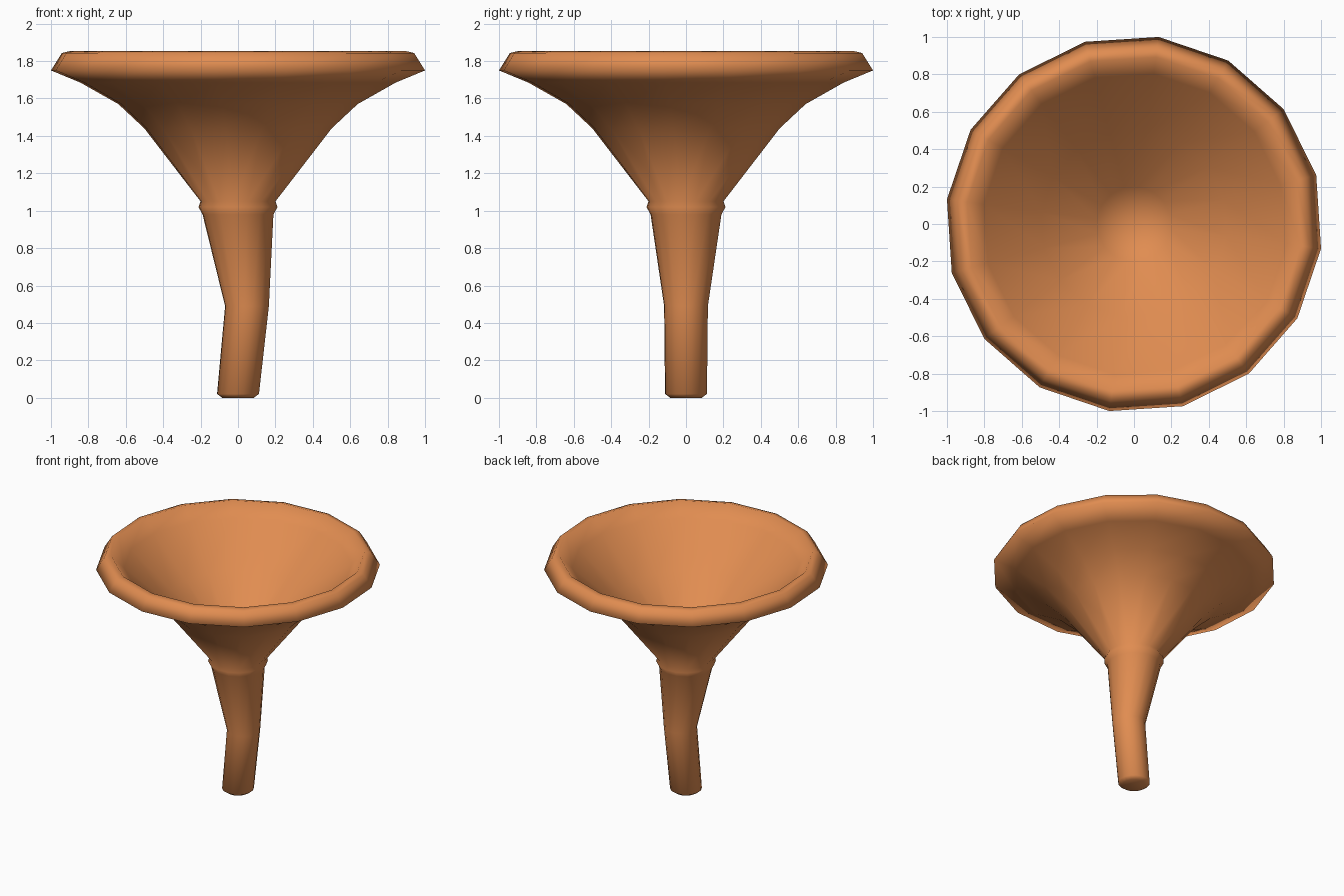
import bpy, bmesh, math

if "Cube" in bpy.data.objects:
    bpy.data.objects.remove(bpy.data.objects["Cube"])

SIDES = 16
OFFSET = math.radians(15)

mat = bpy.data.materials.new("orange_clay")
mat.diffuse_color = (0.75, 0.265, 0.082, 1)
mat.use_nodes = True
mat.node_tree.nodes["Principled BSDF"].inputs["Base Color"].default_value = mat.diffuse_color

# Profile rings from foot, up the outside, over the rim: radius, height, x shift
profile = [
    (0.085, 0.0, 0), (0.113, 0.02, 0),
    (0.118, 0.49, 0.048),
    (0.191, 0.98, 0), (0.213, 1.02, 0), (0.202, 1.05, 0),
    (0.505, 1.44, 0), (0.645, 1.57, 0), (0.85, 1.685, 0),
    (1.0086, 1.75, 0), (0.95, 1.843, 0), (0.90, 1.855, 0),
    (0.81, 1.76, 0), (0.50, 1.49, 0), (0.20, 1.22, 0),
]

bm = bmesh.new()
rings = []
for r, z, dx in profile:
    rings.append([bm.verts.new((dx + r * math.cos(OFFSET + i * math.tau / SIDES),
                                r * math.sin(OFFSET + i * math.tau / SIDES), z))
                  for i in range(SIDES)])
for a, b in zip(rings, rings[1:]):
    for i in range(SIDES):
        j = (i + 1) % SIDES
        bm.faces.new((a[i], a[j], b[j], b[i]))

# Closed foot and pointed bottom of the bowl
bm.faces.new(rings[0][::-1])
tip = bm.verts.new((0, 0, 1.1))
for i in range(SIDES):
    bm.faces.new((rings[-1][i], rings[-1][(i + 1) % SIDES], tip))
bmesh.ops.recalc_face_normals(bm, faces=bm.faces)
for f in bm.faces:
    f.smooth = True

mesh = bpy.data.meshes.new("funnel_horn")
bm.to_mesh(mesh)
bm.free()
mesh.materials.append(mat)
obj = bpy.data.objects.new("funnel_horn", mesh)
bpy.context.collection.objects.link(obj)
